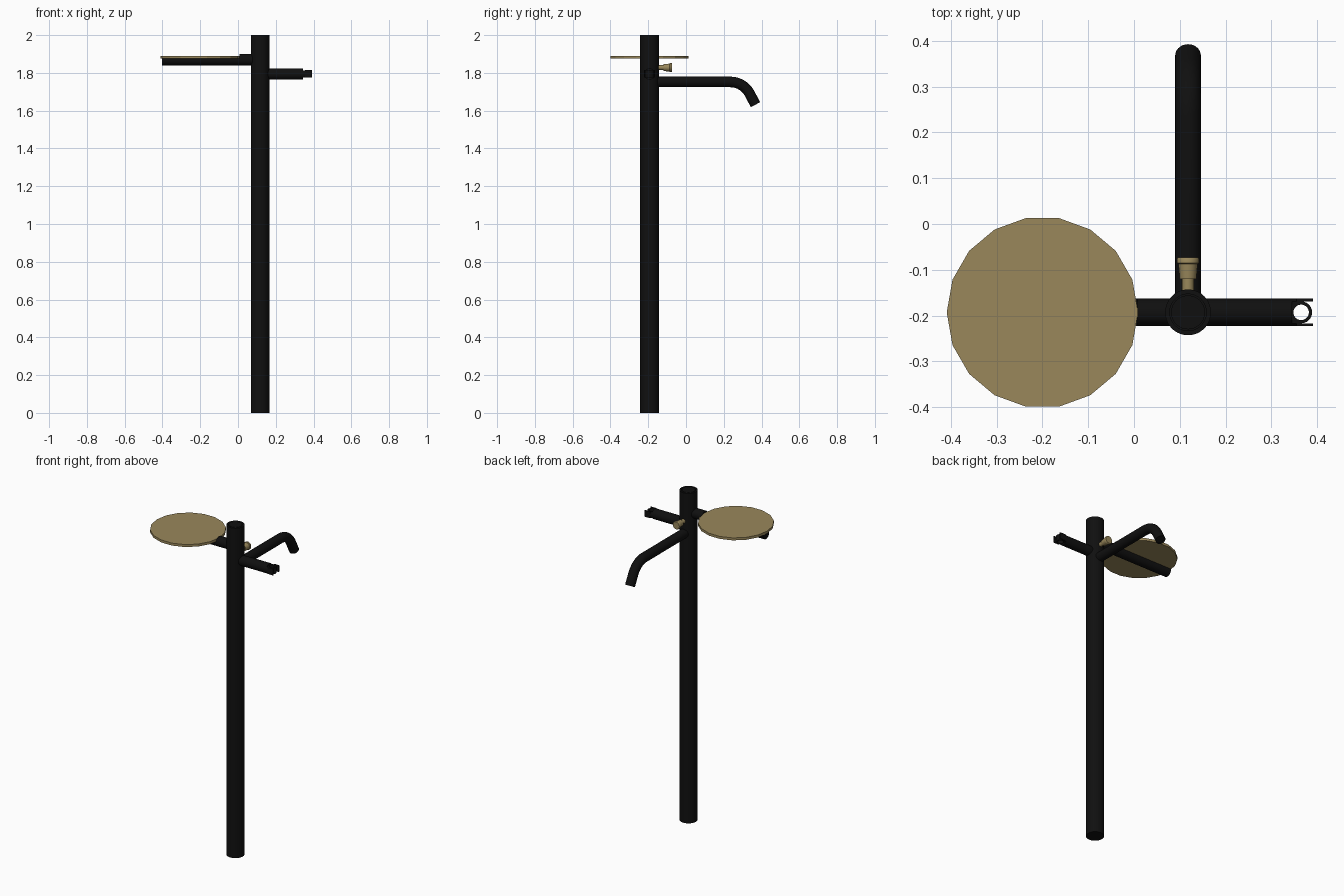
import bpy, bmesh
from math import radians, sin, cos, pi
from mathutils import Vector, Matrix

if "Cube" in bpy.data.objects:
    bpy.data.objects.remove(bpy.data.objects["Cube"], do_unlink=True)

PX, PY = 0.118, -0.193  # column axis


def material(name, colour):
    m = bpy.data.materials.new(name)
    m.use_nodes = True
    m.diffuse_color = (*colour, 1)
    m.node_tree.nodes["Principled BSDF"].inputs["Base Color"].default_value = (*colour, 1)
    return m


black = material("matt black", (0.005, 0.005, 0.005))
brass = material("brushed brass", (0.32, 0.245, 0.105))


def finish(name, bm, mat, smooth=True):
    bmesh.ops.recalc_face_normals(bm, faces=bm.faces)
    mesh = bpy.data.meshes.new(name)
    bm.to_mesh(mesh)
    bm.free()
    mesh.materials.append(mat)
    ob = bpy.data.objects.new(name, mesh)
    bpy.context.collection.objects.link(ob)
    if smooth:
        select(ob)
        bpy.ops.object.shade_smooth_by_angle(angle=radians(35))
    return ob


def select(ob):
    bpy.ops.object.select_all(action='DESELECT')
    ob.select_set(True)
    bpy.context.view_layer.objects.active = ob


def lathe(name, origin, axis, profile, mat, sides=32, closed=False, smooth=True):
    """Spin (radius, distance) pairs around an axis through origin."""
    rot = Vector((0, 0, 1)).rotation_difference(Vector(axis)).to_matrix().to_4x4()
    place = Matrix.Translation(origin) @ rot
    bm = bmesh.new()
    rings = [[bm.verts.new(place @ Vector((r * cos(2 * pi * i / sides), r * sin(2 * pi * i / sides), d)))
              for i in range(sides)] for r, d in profile]
    pairs = list(zip(rings, rings[1:])) + ([(rings[-1], rings[0])] if closed else [])
    for a, b in pairs:
        for i in range(sides):
            j = (i + 1) % sides
            bm.faces.new((a[i], a[j], b[j], b[i]))
    if not closed:
        bm.faces.new(rings[0])
        bm.faces.new(rings[-1])
    return finish(name, bm, mat, smooth)


def box(name, lo, hi, mat):
    bm = bmesh.new()
    lo, hi = Vector(lo), Vector(hi)
    bmesh.ops.create_cube(bm, size=1, matrix=Matrix.Translation((lo + hi) / 2) @ Matrix.Diagonal((*(hi - lo), 1)))
    return finish(name, bm, mat, False)


def cut(ob, cutter):
    cutter.hide_render = True
    mod = ob.modifiers.new("cut", 'BOOLEAN')
    mod.operation, mod.solver, mod.object = 'DIFFERENCE', 'EXACT', cutter
    select(ob)
    # keep the cut ahead of the smoothing
    bpy.ops.object.modifier_move_to_index(modifier="cut", index=0)
    bpy.ops.object.modifier_apply(modifier="cut")
    bpy.data.objects.remove(cutter, do_unlink=True)


# Column with a fine groove in its top
lathe("column", (PX, PY, 0), (0, 0, 1),
      [(0.05, 0), (0.05, 2), (0.040, 2), (0.040, 1.995), (0.037, 1.995), (0.037, 2)], black, 40)

# Tray and the arm below it, flattened where the tray rests
lathe("tray", (-0.2, PY, 1.875), (0, 0, 1), [(0.209, 0), (0.209, 0.015)], brass, 18, smooth=False)
tray_arm = lathe("tray_arm", (PX, PY, 1.87), (-1, 0, 0), [(0.03, 0), (0.03, 0.52)], black, 32)
cut(tray_arm, box("tray_seat_cutter", (-0.5, PY - 0.1, 1.875), (0.008, PY + 0.1, 2), black))

# Hand shower holder: arm, bored end, ring and two prongs
HX, HZ = 0.365, 1.794
holder = lathe("holder_arm", (PX, PY, HZ), (1, 0, 0), [(0.03, 0), (0.03, HX - PX)], black, 32)
for z0, z1 in ((1.7, 1.775), (1.812, 1.9)):
    cut(holder, box("holder_trim", (0.345, PY - 0.1, z0), (0.5, PY + 0.1, z1), black))
cut(holder, lathe("holder_bore", (HX, PY, 1.7), (0, 0, 1), [(0.017, 0), (0.017, 0.2)], black, 24))
lathe("holder_ring", (HX, PY, 1.775), (0, 0, 1),
      [(0.017, 0), (0.024, 0), (0.024, 0.037), (0.017, 0.037)], black, 24, closed=True)
for side, s in (("front", -1), ("back", 1)):
    a, b = sorted((PY + s * 0.020 + s * 0.004, PY + s * 0.030))
    box(side + "_prong", (0.355, a, 1.775), (0.391, b, 1.814), black)

# Spout: pipe swept along a straight run, a bend and a short drop
R, BEND, Y0, Z0 = 0.115, radians(62), 0.235, 1.752
path = [(PY, Z0, 0)]
path += [(Y0 + R * sin(t), Z0 - R + R * cos(t), t) for t in (BEND * k / 10 for k in range(11))]
y, z, t = path[-1]
path.append((y + 0.067 * cos(t), z - 0.067 * sin(t), t))
bm = bmesh.new()
N, PIPE = 28, 0.028
rings = []
for y, z, t in path:
    across, up = Vector((1, 0, 0)), Vector((0, sin(t), cos(t)))
    rings.append([bm.verts.new(Vector((PX, y, z)) + PIPE * (across * cos(2 * pi * i / N) + up * sin(2 * pi * i / N)))
                  for i in range(N)])
for a, b in zip(rings, rings[1:]):
    for i in range(N):
        j = (i + 1) % N
        bm.faces.new((a[i], a[j], b[j], b[i]))
bm.faces.new(rings[0])
outlet = bm.faces.new(rings[-1])
# hollow outlet
rim = bmesh.ops.inset_region(bm, faces=[outlet], thickness=0.004)
back = Vector((0, -cos(BEND), sin(BEND))) * 0.01
bmesh.ops.translate(bm, verts=bmesh.ops.extrude_discrete_faces(bm, faces=[outlet])["faces"][0].verts, vec=back)
finish("spout", bm, black)

# Control knob
lathe("control_knob", (PX, PY, 1.828), (0, 1, 0),
      [(0.013, 0.03), (0.013, 0.073), (0.018, 0.073), (0.021, 0.106), (0.024, 0.108), (0.024, 0.117),
       (0.022, 0.12)], brass, 28)
